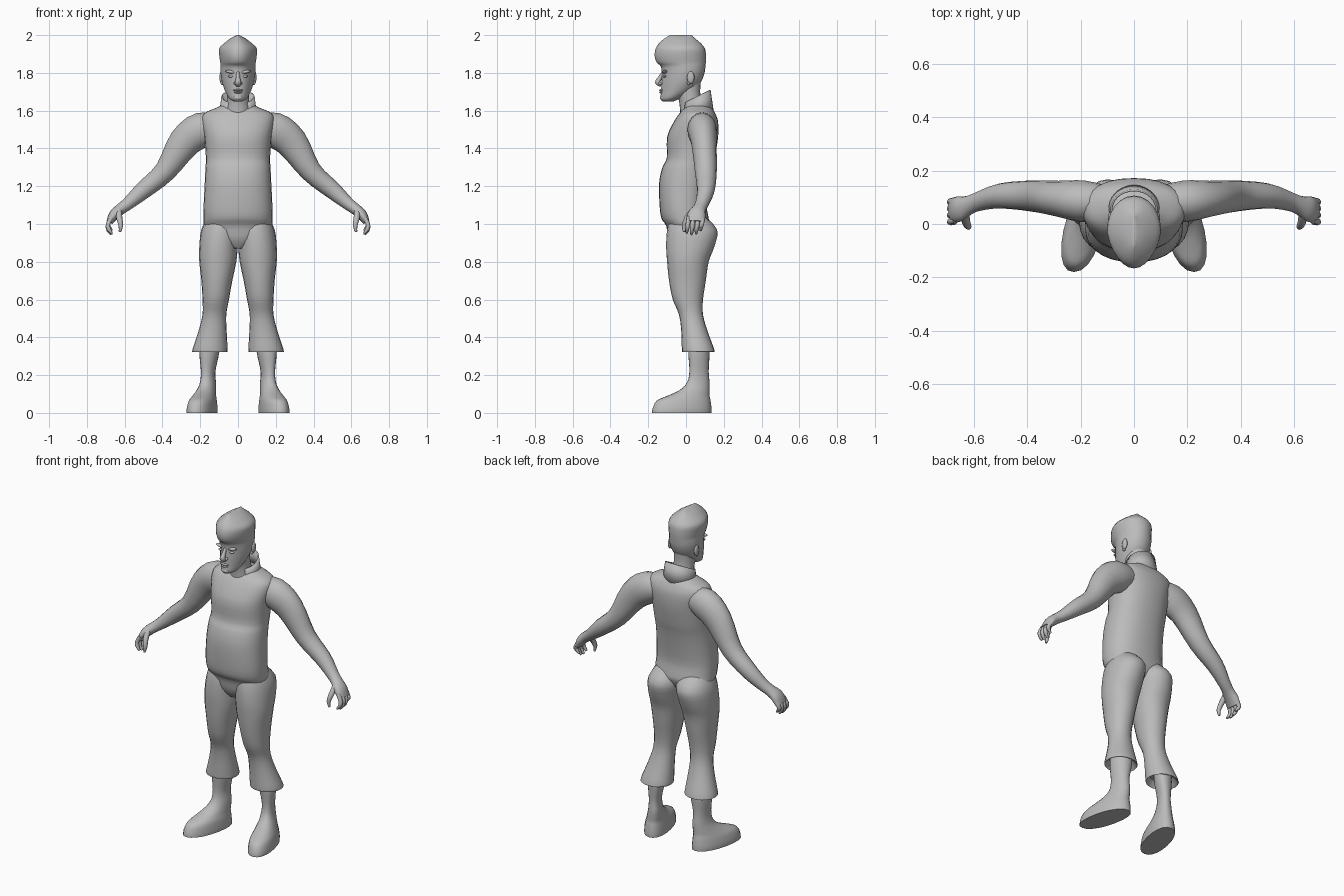
import bpy, bmesh, math
from mathutils import Vector

grey = bpy.data.materials.new("plain grey")
grey.diffuse_color = (0.5, 0.5, 0.5, 1)


def spline(rows, steps):
    """Catmull-Rom interpolation through rows of numbers."""
    out = []
    for i in range(len(rows) - 1):
        a, b = rows[max(i - 1, 0)], rows[i]
        c, d = rows[i + 1], rows[min(i + 2, len(rows) - 1)]
        for s in range(steps):
            t = s / steps
            out.append([0.5 * (2 * q + (r - p) * t + (2 * p - 5 * q + 4 * r - u) * t * t
                               + (3 * q - p - 3 * r + u) * t ** 3)
                        for p, q, r, u in zip(a, b, c, d)])
    return out + [list(rows[-1])]


def finish(name, bm, angle=50, mirror=False):
    bmesh.ops.recalc_face_normals(bm, faces=bm.faces)
    me = bpy.data.meshes.new(name)
    bm.to_mesh(me)
    bm.free()
    me.materials.append(grey)
    ob = bpy.data.objects.new(name, me)
    bpy.context.collection.objects.link(ob)
    bpy.ops.object.select_all(action='DESELECT')
    ob.select_set(True)
    bpy.context.view_layer.objects.active = ob
    bpy.ops.object.shade_smooth_by_angle(angle=math.radians(angle))
    if mirror:
        m = ob.modifiers.new("Mirror", 'MIRROR')
        m.use_mirror_merge = False
    return ob


def skin(name, rings, **kw):
    """Bridge closed rings of points and cap both ends."""
    bm = bmesh.new()
    rows = [[bm.verts.new(p) for p in ring] for ring in rings]
    n = len(rows[0])
    for a, b in zip(rows, rows[1:]):
        for i in range(n):
            j = (i + 1) % n
            bm.faces.new((a[i], a[j], b[j], b[i]))
    bm.faces.new(rows[0])
    bm.faces.new(rows[-1])
    return finish(name, bm, **kw)


def stack(name, rows, n=20, p=2.0, egg=0.0, shear=0.0, steps=3, **kw):
    """Loft of level rings: z, centre x, half width, front y, back y."""
    rings = []
    for z, cx, rx, yf, yb in spline(rows, steps):
        ring = []
        for i in range(n):
            t = 2 * math.pi * i / n
            c, s = math.cos(t), math.sin(t)
            x = math.copysign(abs(c) ** (2 / p), c) * max(rx, 0.002)
            x *= 1 - egg * max(-s, 0)
            y = (yf + yb) / 2 + math.copysign(abs(s) ** (2 / p), s) * (yb - yf) / 2
            ring.append((cx + x - shear * (y - 0.06), y, z))
        rings.append(ring)
    return skin(name, rings, **kw)


def limb(name, rows, n=14, steps=3, **kw):
    """Tube along a path: x, y, z, half width along y, half thickness."""
    pts = spline(rows, steps)
    rings = []
    for k, (x, y, z, w, h) in enumerate(pts):
        tan = (Vector(pts[min(k + 1, len(pts) - 1)][:3])
               - Vector(pts[max(k - 1, 0)][:3])).normalized()
        up = tan.cross(Vector((0, 1, 0))).normalized()
        side = up.cross(tan)
        rings.append([Vector((x, y, z)) + side * w * math.cos(2 * math.pi * i / n)
                      + up * h * math.sin(2 * math.pi * i / n) for i in range(n)])
    return skin(name, rings, **kw)


def blob(name, loc, size, mirror=False, tilt=0.0):
    bm = bmesh.new()
    bmesh.ops.create_uvsphere(bm, u_segments=12, v_segments=8, radius=1)
    for v in bm.verts:
        x, y, z = (v.co[i] * size[i] for i in range(3))
        v.co = Vector((x, y, z + x * tilt)) + Vector(loc)
    return finish(name, bm, angle=60, mirror=mirror)


# Torso with overhanging belly and shoulder slope
stack("torso", [
    (0.87, 0, 0.03, -0.06, 0.03), (0.92, 0, 0.12, -0.09, 0.08),
    (0.99, 0, 0.178, -0.105, 0.12), (1.03, 0, 0.183, -0.13, 0.12),
    (1.10, 0, 0.182, -0.14, 0.11), (1.22, 0, 0.176, -0.142, 0.125),
    (1.30, 0, 0.172, -0.125, 0.14), (1.35, 0, 0.170, -0.102, 0.152),
    (1.46, 0, 0.178, -0.10, 0.17), (1.54, 0, 0.192, -0.065, 0.17),
    (1.585, 0, 0.18, -0.035, 0.155), (1.615, 0, 0.115, -0.01, 0.135),
    (1.64, 0, 0.06, 0.0, 0.10)], n=28, p=2.3)

# Cropped trouser legs flaring to a cuff
stack("trouser_leg", [
    (1.05, 0.085, 0.07, -0.08, 0.09), (0.97, 0.094, 0.10, -0.10, 0.165),
    (0.88, 0.103, 0.102, -0.105, 0.15), (0.80, 0.107, 0.098, -0.10, 0.12),
    (0.70, 0.112, 0.082, -0.09, 0.105), (0.60, 0.118, 0.070, -0.07, 0.09),
    (0.52, 0.125, 0.063, -0.037, 0.09), (0.43, 0.135, 0.075, -0.025, 0.115),
    (0.335, 0.148, 0.093, -0.022, 0.15), (0.325, 0.148, 0.088, -0.018, 0.145),
    (0.36, 0.148, 0.06, 0.0, 0.12)], p=2.1, mirror=True)

# Shin running down into the shoe
stack("shin_and_shoe", [
    (0.40, 0.15, 0.050, 0.015, 0.12), (0.32, 0.154, 0.051, 0.012, 0.125),
    (0.22, 0.160, 0.036, 0.018, 0.12), (0.16, 0.160, 0.040, 0.005, 0.125),
    (0.12, 0.164, 0.048, -0.035, 0.125), (0.09, 0.168, 0.057, -0.10, 0.125),
    (0.065, 0.17, 0.066, -0.155, 0.13), (0.025, 0.172, 0.073, -0.176, 0.135),
    (0.0, 0.172, 0.073, -0.18, 0.135)], p=2.2, shear=0.22, mirror=True)

# Arm tapering to wrist and palm
limb("arm", [
    (0.09, 0.08, 1.515, 0.06, 0.06), (0.19, 0.085, 1.50, 0.078, 0.092),
    (0.285, 0.095, 1.43, 0.067, 0.085), (0.385, 0.105, 1.28, 0.058, 0.058),
    (0.50, 0.105, 1.18, 0.047, 0.047), (0.58, 0.085, 1.11, 0.036, 0.034),
    (0.62, 0.07, 1.08, 0.036, 0.030), (0.655, 0.056, 1.05, 0.048, 0.028),
    (0.680, 0.052, 1.01, 0.046, 0.018)], n=16, mirror=True)

# Curled fingers and thumb
for i, (y, drop) in enumerate([(0.088, 0.965), (0.064, 0.948), (0.039, 0.944), (0.014, 0.952)]):
    limb("finger_%d" % (i + 1), [
        (0.668, y, 1.035, 0.012, 0.012), (0.688, y - 0.004, 1.0, 0.012, 0.012),
        (0.685, y - 0.008, drop + 0.022, 0.011, 0.011),
        (0.668, y - 0.010, drop, 0.006, 0.006)], n=8, steps=2, mirror=True)
limb("thumb", [
    (0.632, 0.035, 1.07, 0.016, 0.016), (0.628, 0.005, 1.03, 0.015, 0.016),
    (0.620, -0.010, 0.99, 0.012, 0.012), (0.626, -0.010, 0.958, 0.006, 0.006)],
    n=8, steps=2, mirror=True)

# Neck
stack("neck", [(1.57, 0, 0.075, -0.03, 0.11), (1.64, 0, 0.060, -0.035, 0.085),
               (1.70, 0, 0.058, -0.05, 0.075), (1.77, 0, 0.06, -0.06, 0.08)])

# Stand-up collar, open at the throat and higher at the back
bm = bmesh.new()
prev = None
for i in range(25):
    t = math.radians(-55 + 290 * i / 24)
    c, s = math.cos(t), math.sin(t)
    k = (s + 0.82) / 1.82
    pair = [bm.verts.new((0.100 * c, 0.06 + 0.088 * s, 1.585 + 0.005 * k)),
            bm.verts.new((0.088 * c, 0.056 + 0.074 * s, 1.645 + 0.065 * k))]
    if prev:
        bm.faces.new((prev[0], pair[0], pair[1], prev[1]))
    prev = pair
collar = finish("collar", bm)
collar.modifiers.new("Thickness", 'SOLIDIFY').thickness = 0.008

# Head: jaw, face, swept-up hair with a ridged crown
stack("head", [
    (1.648, 0, 0.018, -0.122, -0.07), (1.662, 0, 0.045, -0.135, -0.035),
    (1.70, 0, 0.067, -0.132, 0.03), (1.75, 0, 0.084, -0.130, 0.078),
    (1.80, 0, 0.092, -0.128, 0.098), (1.835, 0, 0.093, -0.134, 0.103),
    (1.855, 0, 0.094, -0.155, 0.105), (1.89, 0, 0.099, -0.166, 0.106),
    (1.93, 0, 0.099, -0.160, 0.100), (1.96, 0, 0.070, -0.140, 0.075),
    (1.985, 0, 0.036, -0.11, 0.045), (2.0, 0, 0.006, -0.085, 0.03)],
    n=24, p=2.1, egg=0.22)

# Facial features
limb("nose", [(0, -0.120, 1.805, 0.008, 0.009), (0, -0.137, 1.775, 0.011, 0.011),
              (0, -0.150, 1.750, 0.014, 0.017), (0, -0.130, 1.735, 0.010, 0.014)], n=10)
blob("nostril", (0.014, -0.134, 1.745), (0.009, 0.012, 0.008), True)
blob("brow", (0.038, -0.112, 1.805), (0.030, 0.014, 0.009), True, 0.15)
blob("eye", (0.036, -0.112, 1.782), (0.016, 0.010, 0.007), True)
blob("upper_lip", (0, -0.129, 1.708), (0.026, 0.013, 0.006))
blob("lower_lip", (0, -0.130, 1.697), (0.022, 0.012, 0.006))
blob("chin", (0, -0.122, 1.668), (0.026, 0.016, 0.014))
blob("ear", (0.088, 0.025, 1.775), (0.010, 0.020, 0.033), True)
blob("ear_lobe", (0.084, 0.015, 1.748), (0.008, 0.010, 0.012), True)
